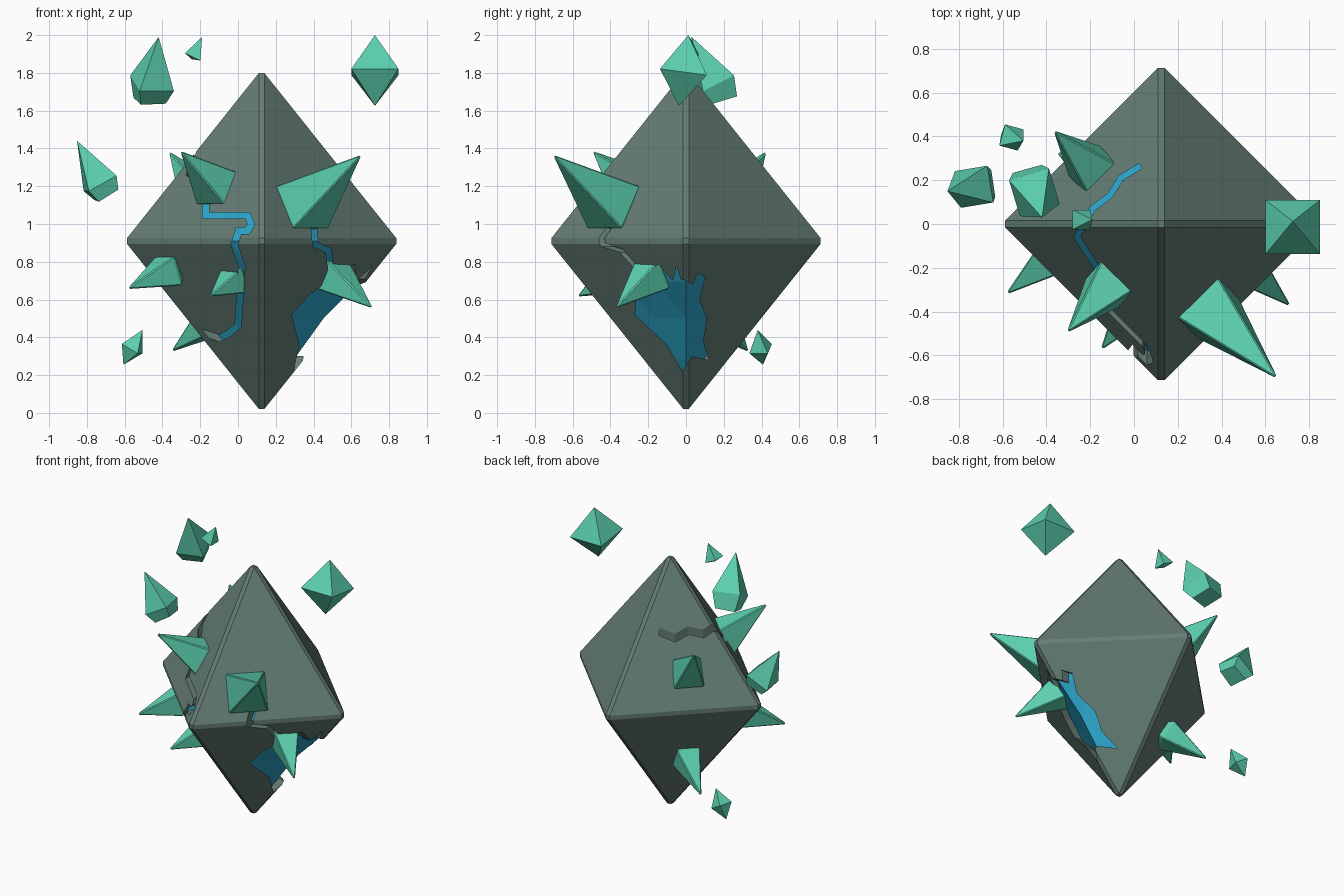
import bpy, bmesh, math, random
from mathutils import Vector

if "Cube" in bpy.data.objects:
    bpy.data.objects.remove(bpy.data.objects["Cube"])

random.seed(4)
CX, CZ, R, H = 0.125, 0.91, 0.74, 0.926


def material(name, rgb):
    m = bpy.data.materials.new(name)
    m.diffuse_color = (*rgb, 1)
    m.use_nodes = True
    m.node_tree.nodes["Principled BSDF"].inputs["Base Color"].default_value = m.diffuse_color
    return m


STONE = material("grey green stone", (0.127, 0.202, 0.175))
GREEN = material("green crystal", (0.107, 0.63, 0.43))
BLUE = material("blue glow", (0.026, 0.392, 0.61))


def finish(name, bm, mat):
    bmesh.ops.recalc_face_normals(bm, faces=bm.faces)
    me = bpy.data.meshes.new(name)
    bm.to_mesh(me)
    bm.free()
    me.materials.append(mat)
    ob = bpy.data.objects.new(name, me)
    bpy.context.collection.objects.link(ob)
    return ob


def octahedron(scale=1.0):
    bm = bmesh.new()
    ring = [bm.verts.new((CX + R * scale * math.cos(a), R * scale * math.sin(a), CZ))
            for a in (i * math.pi / 2 for i in range(4))]
    for s in (1, -1):
        apex = bm.verts.new((CX, 0, CZ + s * H * scale))
        for i in range(4):
            bm.faces.new((ring[i], ring[(i + 1) % 4], apex))
    bmesh.ops.recalc_face_normals(bm, faces=bm.faces)
    return bm


def prism(name, outline, place, near, far):
    """Extrude a 2D outline between two depths; place maps (a, b, depth) to xyz."""
    bm = bmesh.new()
    lo = [bm.verts.new(place(a, b, near)) for a, b in outline]
    hi = [bm.verts.new(place(a, b, far)) for a, b in outline]
    bm.faces.new(lo)
    bm.faces.new(hi)
    n = len(lo)
    for i in range(n):
        bm.faces.new((lo[i], lo[(i + 1) % n], hi[(i + 1) % n], hi[i]))
    ob = finish(name, bm, STONE)
    ob.hide_render = True
    return ob


def ribbon(path, width):
    """Closed outline of a mitred band along a path."""
    pts = [Vector(p) for p in path]
    left, right = [], []
    for i, p in enumerate(pts):
        d0 = (p - pts[max(i - 1, 0)]).normalized()
        d1 = (pts[min(i + 1, len(pts) - 1)] - p).normalized()
        t = (d0 + d1).normalized()
        d = d1 if d1.length > 0 else d0
        n = Vector((-t.y, t.x))
        k = width / 2 / max(0.6, n.dot(Vector((-d.y, d.x))))
        left.append(tuple(p + n * k))
        right.append(tuple(p - n * k))
    return left + right[::-1]


# Stone shell with chamfered edges
bm = octahedron()
bmesh.ops.bevel(bm, geom=bm.edges[:], offset=0.03, offset_type='WIDTH',
                segments=1, affect='EDGES', profile=0.5)
shell = finish("stone_shell", bm, STONE)

# Faceted glowing core seen through the cracks
bm = octahedron()
bmesh.ops.subdivide_edges(bm, edges=bm.edges[:], cuts=3, use_grid_fill=True)
mid = Vector((CX, 0, CZ))
for v in bm.verts:
    v.co = mid + (v.co - mid) * random.uniform(0.88, 0.94)
bmesh.ops.triangulate(bm, faces=bm.faces[:])
finish("glowing_core", bm, BLUE)

# Cracks and gash cut through the shell
def from_front(a, b, d): return (a, d, b)
def from_right(a, b, d): return (d, a, b)
def from_top(a, b, d): return (a, b, d)


crack_a = [(-.17, 1.13), (-.17, 1.045), (.05, 1.045), (.07, 1.0), (.05, .965), (.005, .965),
           (-.02, .89), (.02, .78), (.01, .6), (0, .46), (-.05, .42), (-.1, .395), (-.2, .43)]
crack_b = [(.40, 1.0), (.41, .89), (.48, .86), (.49, .76), (.52, .66)]
crack_c = [(-.17, -.2), (-.26, -.06), (-.19, .07), (-.11, .13), (-.06, .21), (.03, .265)]
gash = [(-.15, .79), (-.26, .63), (-.27, .52), (-.10, .36), (-.02, .22), (.03, .30), (.12, .28),
        (.09, .38), (.11, .5), (.07, .6), (.10, .72), (.06, .74), (.04, .68), (-.03, .71),
        (-.05, .78), (-.07, .70)]
cutters = [
    prism("crack_cutter_front", ribbon(crack_a, .034), from_front, -1, -.05),
    prism("crack_cutter_right", ribbon(crack_b, .03), from_front, -1, -.05),
    prism("crack_cutter_top", ribbon(crack_c, .026), from_top, 1.1, 2),
    prism("gash_cutter", gash, from_right, .2, 1),
]
for c in cutters:
    mod = shell.modifiers.new(c.name, 'BOOLEAN')
    mod.operation = 'DIFFERENCE'
    mod.solver = 'EXACT'
    mod.object = c
dg = bpy.context.evaluated_depsgraph_get()
cut_mesh = bpy.data.meshes.new_from_object(shell.evaluated_get(dg))
shell.modifiers.clear()
shell.data = cut_mesh
for c in cutters:
    bpy.data.objects.remove(c)


def crystal(name, tip, centre, side, back=0.5, stub=0.0, bevel=0.0):
    """Four-sided crystal: tip, square girth, then a back apex or a broken stub."""
    tip, centre = Vector(tip), Vector(centre)
    axis = tip - centre
    u = axis.cross(Vector((0, 0, 1))).normalized()
    v = u.cross(axis).normalized()
    corners = ((1, 1), (-1, 1), (-1, -1), (1, -1))

    def ring(origin, half):
        return [bm.verts.new(origin + (u * a + v * b) * half) for a, b in corners]
    bm = bmesh.new()
    girth = ring(centre, side / 2)
    ends = [bm.verts.new(tip)]
    if stub:
        low = ring(centre - axis * stub, side * .36)
        for i in range(4):
            low[i].co += axis * random.uniform(-.08, .08)
            bm.faces.new((girth[i], girth[(i + 1) % 4], low[(i + 1) % 4], low[i]))
        bm.faces.new(low)
    else:
        ends.append(bm.verts.new(centre - axis * back))
    for e in ends:
        for i in range(4):
            bm.faces.new((girth[i], girth[(i + 1) % 4], e))
    bmesh.ops.recalc_face_normals(bm, faces=bm.faces)
    if bevel:
        bmesh.ops.bevel(bm, geom=bm.edges[:], offset=bevel, offset_type='WIDTH',
                        segments=1, affect='EDGES', profile=0.5)
    return finish(name, bm, GREEN)


# Crystals growing out of the shell
spikes = [
    ((-.31, -.50, 1.39), (-.11, -.275, 1.19), .20),
    ((.66, -.71, 1.37), (.34, -.385, 1.09), .26),
    ((-.37, .43, 1.39), (-.18, .24, 1.13), .20),
    ((-.59, -.325, .655), (-.37, -.15, .75), .16),
    ((-.155, -.58, .615), (-.02, -.40, .70), .14),
    ((.72, -.38, .55), (.50, -.18, .73), .17),
    ((-.36, .335, .32), (-.13, .18, .49), .16),
]
for i, (tip, centre, side) in enumerate(spikes):
    crystal(f"crystal_spike_{i + 1}", tip, centre, side, bevel=.009)

# Floating whole crystals
crystal("floating_crystal_large", (.725, .012, 2.0), (.725, -.014, 1.805), .25, back=.92)
crystal("floating_crystal_low", (-.505, .38, .44), (-.56, .395, .34), .10, back=.85)

# Floating broken shards
crystal("floating_shard_top", (-.42, .03, 1.99), (-.455, .145, 1.745), .19, stub=.36)
crystal("floating_shard_left", (-.852, .15, 1.44), (-.73, .17, 1.215), .17, stub=.25)
crystal("floating_shard_small", (-.19, .02, 1.99), (-.24, .02, 1.885), .09, back=.12)
